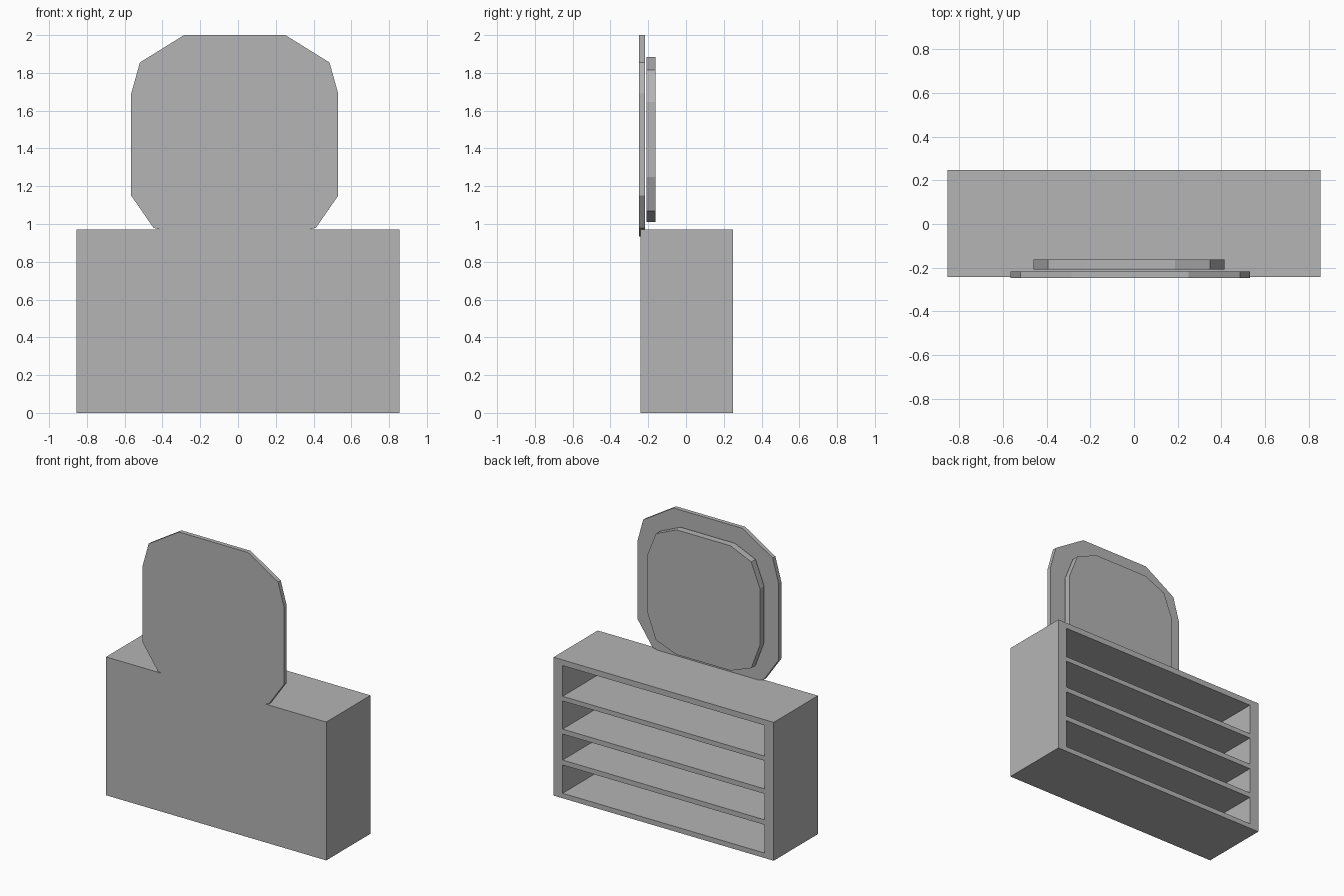
import bpy
import bmesh

cube = bpy.data.objects.get("Cube")
if cube:
    bpy.data.objects.remove(cube, do_unlink=True)

# One plain grey for everything
GREY = (0.46, 0.46, 0.46, 1)
grey = bpy.data.materials.new("plain grey")
grey.use_nodes = True
grey.diffuse_color = GREY
for node in grey.node_tree.nodes:
    if node.type == 'BSDF_PRINCIPLED':
        node.inputs["Base Color"].default_value = GREY


def finish(bm, name):
    """Turn a bmesh into a flat-shaded grey object."""
    bmesh.ops.recalc_face_normals(bm, faces=bm.faces)
    mesh = bpy.data.meshes.new(name)
    bm.to_mesh(mesh)
    bm.free()
    mesh.materials.append(grey)
    obj = bpy.data.objects.new(name, mesh)
    bpy.context.collection.objects.link(obj)
    return obj


def slab(name, centre_x, right_side, y_front, y_back):
    """Upright plate whose outline is right_side mirrored about centre_x."""
    outline = [(centre_x + w, z) for w, z in right_side]
    outline += [(centre_x - w, z) for w, z in reversed(right_side)]
    bm = bmesh.new()
    face = bm.faces.new([bm.verts.new((x, y_front, z)) for x, z in outline])
    new = bmesh.ops.extrude_face_region(bm, geom=[face], use_keep_orig=True)
    verts = [v for v in new["geom"] if isinstance(v, bmesh.types.BMVert)]
    bmesh.ops.translate(bm, verts=verts, vec=(0, y_back - y_front, 0))
    return finish(bm, name)


def cabinet(name, xs, zs, y_front, y_back, y_inner):
    """Box whose back face is a lattice; every second cell is an open shelf."""
    bm = bmesh.new()
    grid = [[bm.verts.new((x, y_back, z)) for x in xs] for z in zs]
    openings = []
    for row in range(len(zs) - 1):
        for col in range(len(xs) - 1):
            low, high = grid[row], grid[row + 1]
            face = bm.faces.new((low[col], low[col + 1], high[col + 1], high[col]))
            if row % 2 and col % 2:
                openings.append(face)
    # Outer walls and closed front
    rim = [e for e in bm.edges if e.is_boundary]
    new = bmesh.ops.extrude_edge_only(bm, edges=rim)["geom"]
    verts = [g for g in new if isinstance(g, bmesh.types.BMVert)]
    for v in verts:
        v.co.y = y_front
    bmesh.ops.holes_fill(bm, edges=[e for e in bm.edges if e.is_boundary], sides=0)
    # Recessed compartments
    for face in bmesh.ops.extrude_discrete_faces(bm, faces=openings)["faces"]:
        for v in face.verts:
            v.co.y = y_inner
    return finish(bm, name)


# Low cabinet with four compartments open at the back
cabinet("cabinet",
        xs=[-0.854, -0.783, 0.783, 0.854],
        zs=[0, 0.035, 0.233, 0.268, 0.45, 0.485, 0.682, 0.715, 0.93, 0.97],
        y_front=-0.242, y_back=0.248, y_inner=-0.207)

# Faceted mirror frame, set just proud of the cabinet front
slab("mirror_frame", -0.0175,
     [(0.268, 0.935), (0.43, 0.98), (0.548, 1.15),
      (0.548, 1.69), (0.502, 1.855), (0.268, 2.0)],
     -0.248, -0.218)

# Smaller plate floating behind the frame
slab("mirror_back_plate", -0.0225,
     [(0.21, 1.01), (0.37, 1.07), (0.4375, 1.25),
      (0.4375, 1.645), (0.37, 1.815), (0.21, 1.885)],
     -0.209, -0.162)
